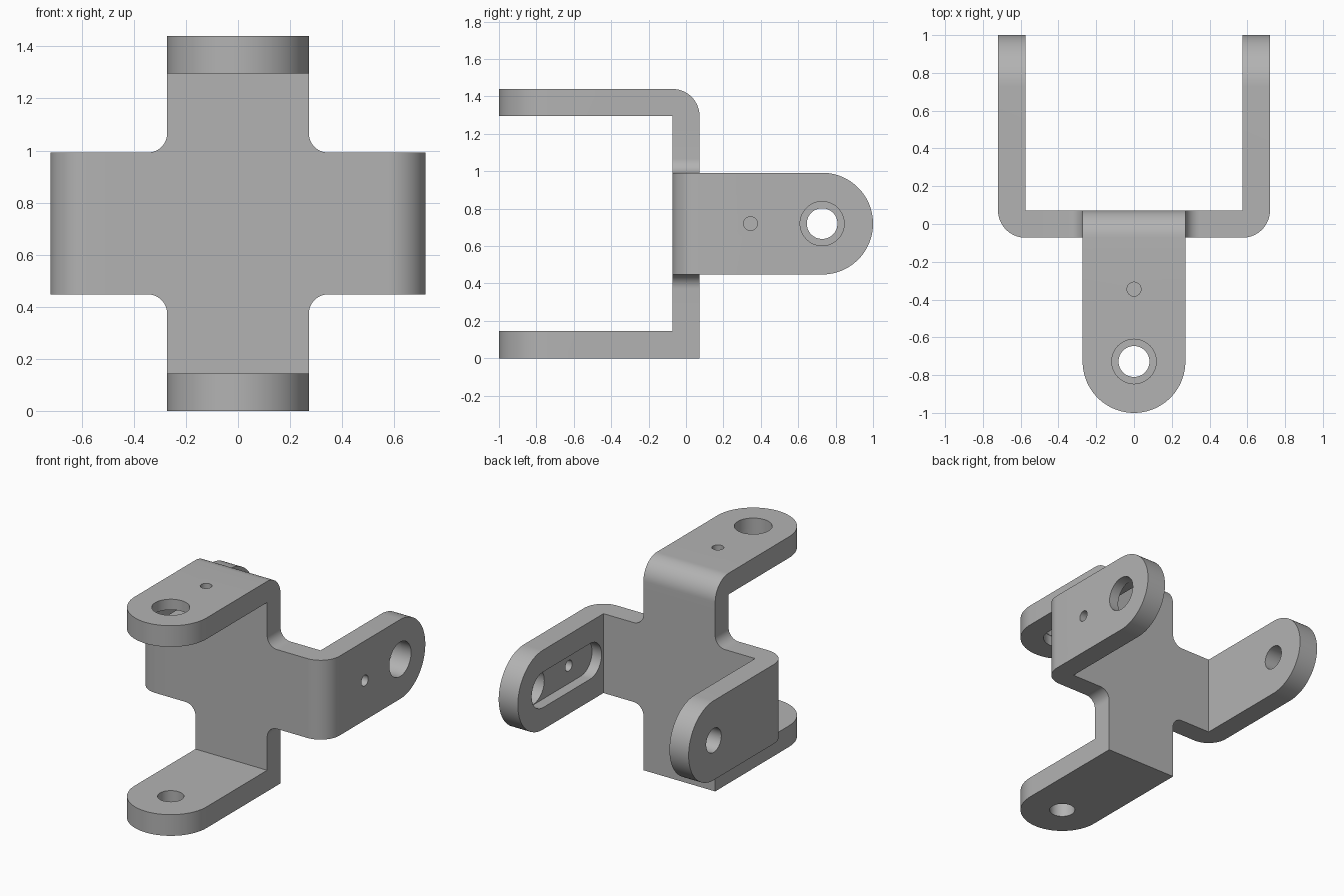
import bpy, bmesh
from math import pi, cos, sin, radians
from mathutils import Matrix, Vector

cube = bpy.data.objects.get("Cube")
if cube:
    bpy.data.objects.remove(cube, do_unlink=True)

REACH = 0.72       # plate centre to outer face of an arm
THICK = 0.145      # sheet thickness
HALF = 0.272       # half width of every arm
TIP = 1 - HALF     # centre of the rounded arm tip
FILLET = 0.075
INNER = REACH - THICK
CENTRE = Vector((0, 0, REACH))

metal = bpy.data.materials.new("grey_metal")
metal.use_nodes = True
grey = (0.45, 0.45, 0.45, 1)
metal.diffuse_color = grey
metal.node_tree.nodes["Principled BSDF"].inputs["Base Color"].default_value = grey


def arc(cx, cy, r, start, end, steps):
    angles = [radians(start + (end - start) * i / steps) for i in range(steps + 1)]
    return [(cx + r * cos(a), cy + r * sin(a)) for a in angles]


def circle(cx, r):
    return arc(cx, 0, r, 0, 360, 48)[:-1]


def slot(start, end, r):
    return arc(end, 0, r, -90, 90, 24) + arc(start, 0, r, 90, 270, 24)


def prism(name, outline, low, high, axes):
    """Extrude a flat outline along the third of the given axes."""
    a, b, c = axes
    bm = bmesh.new()
    verts = [bm.verts.new(CENTRE + a * p + b * q + c * low) for p, q in outline]
    face = bm.faces.new(verts)
    new = bmesh.ops.extrude_face_region(bm, geom=[face])["geom"]
    bmesh.ops.translate(bm, vec=c * (high - low),
                        verts=[v for v in new if isinstance(v, bmesh.types.BMVert)])
    bmesh.ops.recalc_face_normals(bm, faces=bm.faces)
    mesh = bpy.data.meshes.new(name)
    bm.to_mesh(mesh)
    bm.free()
    mesh.materials.append(metal)
    obj = bpy.data.objects.new(name, mesh)
    bpy.context.collection.objects.link(obj)
    return obj


def boolean(obj, other, operation):
    """Combine two solids and discard the second."""
    mod = obj.modifiers.new("combine", 'BOOLEAN')
    mod.operation = operation
    mod.solver = 'EXACT'
    mod.object = other
    bpy.context.view_layer.objects.active = obj
    bpy.ops.object.modifier_apply(modifier=mod.name)
    bpy.data.objects.remove(other, do_unlink=True)


def make_arm(name, along, outward, rounded, pocket):
    across = outward.cross(along)
    side, flat = (along, outward, across), (along, across, outward)
    t = THICK / 2
    # bent sheet section
    if rounded:
        corner = arc(t, INNER, THICK, 90, 180, 16)
    else:
        corner = [(-t, REACH)]
    section = [(t, 0.45), (t, INNER), (1.1, INNER), (1.1, REACH)] + corner + [(-t, 0.45)]
    arm = prism(name, section, -HALF, HALF, side)
    # rounded tip
    tip = [(-0.5, -HALF - 0.1), (0.3, -HALF - 0.1), (0.3, -HALF)]
    tip += arc(TIP, 0, HALF, -90, 90, 48)
    tip += [(0.3, HALF), (0.3, HALF + 0.1), (-0.5, HALF + 0.1)]
    boolean(arm, prism("tip_cutter", tip, 0, 1, flat), 'INTERSECT')
    # pivot hole, or horn pocket with its two holes
    if pocket:
        cuts = [(circle(TIP, 0.118), 0.4), (circle(0.345, 0.037), 0.4),
                (slot(0.215, TIP, 0.122), 0.4)]
        tops = [1, 1, REACH - t]
    else:
        cuts, tops = [(circle(TIP, 0.082), 0.4)], [1]
    for (outline, low), high in zip(cuts, tops):
        boolean(arm, prism("hole_cutter", outline, low, high, flat), 'DIFFERENCE')
    return arm


X, Y, Z = Vector((1, 0, 0)), Vector((0, 1, 0)), Vector((0, 0, 1))

# cross-shaped centre plate with filleted inner corners
cross = []
o = HALF + FILLET
for k in range(4):
    quarter = [(0.5, -HALF), (0.5, HALF)] + arc(o, o, FILLET, 270, 180, 12)
    turn = Matrix.Rotation(k * pi / 2, 2)
    cross += [tuple(turn @ Vector(p)) for p in quarter]
bracket = prism("cross_bracket", cross, -THICK / 2, THICK / 2, (X, Z, Y))

# four arms: two reach back, two reach forward
arms = [make_arm("left_arm", Y, X, True, True),
        make_arm("right_arm", Y, -X, True, False),
        make_arm("top_arm", -Y, Z, True, True),
        make_arm("bottom_arm", -Y, -Z, False, False)]
for arm in arms:
    boolean(bracket, arm, 'UNION')

# smooth the bends and holes, keep the cut edges crisp
bpy.ops.object.select_all(action='DESELECT')
bracket.select_set(True)
bpy.context.view_layer.objects.active = bracket
bpy.ops.object.shade_smooth_by_angle(angle=radians(30))
